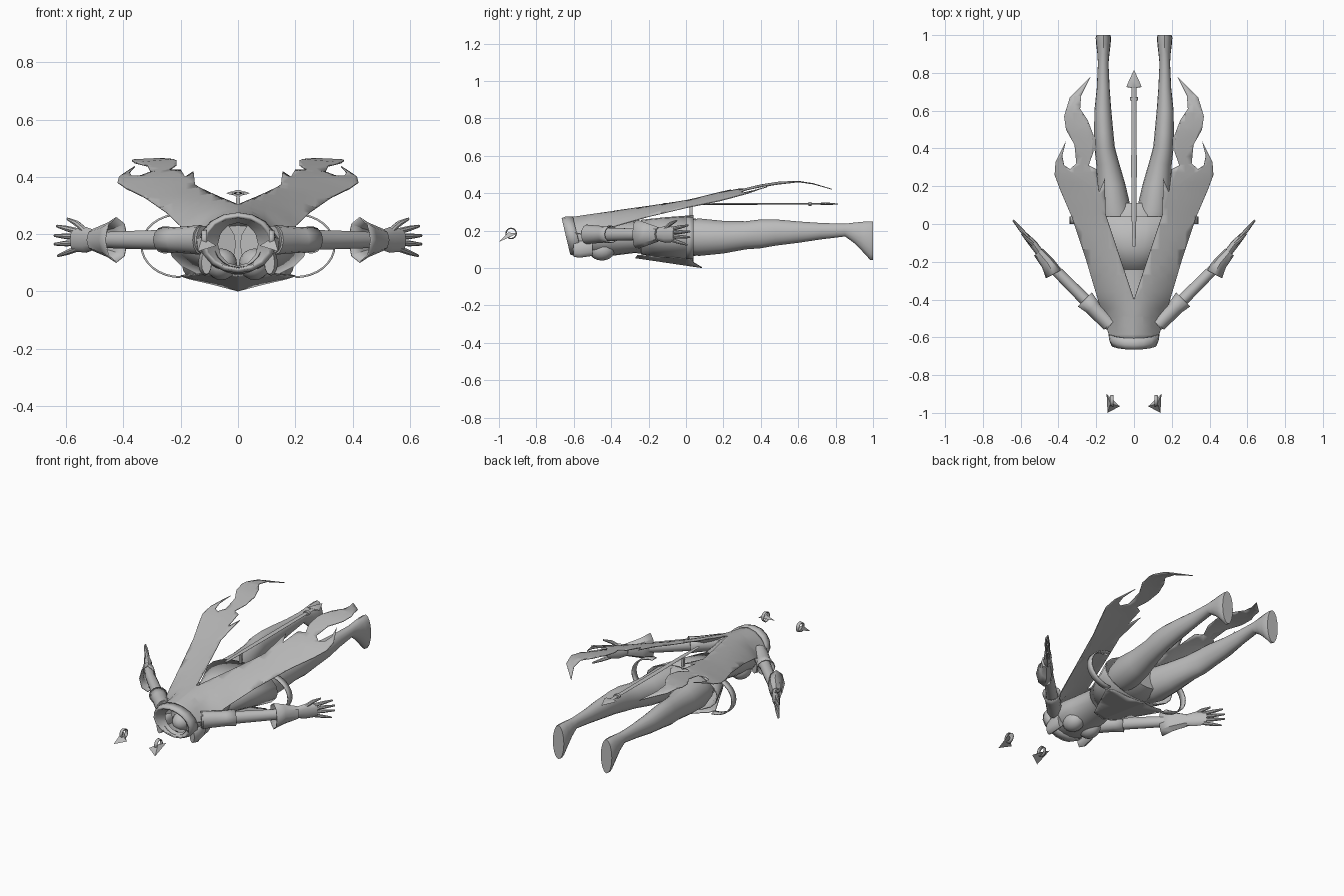
import bpy, bmesh, math
from mathutils import Vector

if "Cube" in bpy.data.objects:
    bpy.data.objects.remove(bpy.data.objects["Cube"])

grey = bpy.data.materials.new("plain grey")
grey.diffuse_color = (0.5, 0.5, 0.5, 1)
grey.use_nodes = True
grey.node_tree.nodes["Principled BSDF"].inputs["Base Color"].default_value = grey.diffuse_color


def finish(bm, name, thick=0):
    bmesh.ops.recalc_face_normals(bm, faces=bm.faces[:])
    me = bpy.data.meshes.new(name)
    bm.to_mesh(me)
    bm.free()
    me.materials.append(grey)
    ob = bpy.data.objects.new(name, me)
    bpy.context.collection.objects.link(ob)
    if thick:
        mod = ob.modifiers.new("thickness", 'SOLIDIFY')
        mod.thickness = thick
        mod.offset = 0
    return ob


def loft(name, pts, n=16, caps=(True, True), sides=(1,), shear=0, thick=0):
    """Elliptical rings (x, y, z, side radius, height radius) along a level path."""
    for s in sides:
        bm = bmesh.new()
        rings = []
        for i, (x, y, z, rx, rz) in enumerate(pts):
            a, b = pts[max(i - 1, 0)], pts[min(i + 1, len(pts) - 1)]
            d = Vector((b[0] - a[0], b[1] - a[1], 0)).normalized()
            ring = []
            for k in range(n):
                t = 2 * math.pi * k / n
                c, h = rx * math.cos(t), rz * math.sin(t)
                ring.append(bm.verts.new((s * (x + d.y * c), y - d.x * c + shear * h, z + h)))
            rings.append(ring)
        for r, q in zip(rings, rings[1:]):
            for k in range(n):
                bm.faces.new((r[k], r[(k + 1) % n], q[(k + 1) % n], q[k]))
        if caps[0]:
            bm.faces.new(rings[0])
        if caps[1]:
            bm.faces.new(rings[-1])
        finish(bm, name + ("" if len(sides) == 1 else "_left" if s > 0 else "_right"), thick)


def sheet(name, outline, height, step, thick):
    """Cloth half cut from a flat outline, draped by height(x, y), then mirrored."""
    bm = bmesh.new()
    bm.faces.new([bm.verts.new((x, y, 0)) for x, y in outline])
    bm.normal_update()
    bmesh.ops.triangulate(bm, faces=bm.faces[:], ngon_method='EAR_CLIP')
    for axis in (0, 1):
        for k in range(-30, 31):
            co, no = [0, 0, 0], [0, 0, 0]
            co[axis], no[axis] = k * step + 0.0013, 1
            bmesh.ops.bisect_plane(bm, geom=bm.verts[:] + bm.edges[:] + bm.faces[:],
                                   plane_co=co, plane_no=no, dist=1e-5)
    bmesh.ops.triangulate(bm, faces=bm.faces[:])
    for v in bm.verts:
        v.co.z = height(v.co.x, v.co.y)
    ob = finish(bm, name)
    ob.modifiers.new("other half", 'MIRROR').merge_threshold = 0.0005
    mod = ob.modifiers.new("thickness", 'SOLIDIFY')
    mod.thickness, mod.offset = thick, 0


def interp(table, y):
    for (a, p), (b, q) in zip(table, table[1:]):
        if y <= b:
            t = max(0, (y - a) / (b - a))
            return p + (q - p) * t
    return table[-1][1]


BOTH = (1, -1)

# torso, open at the neck
loft("torso", [(0, -.61, .17, .085, .085), (0, -.56, .165, .125, .095), (0, -.48, .16, .135, .1),
               (0, -.40, .16, .12, .095), (0, -.28, .165, .10, .085), (0, -.16, .165, .13, .09),
               (0, -.04, .165, .165, .1), (0, .05, .165, .17, .1), (0, .11, .16, .12, .07)],
     20, (False, True))

# slanted collar
loft("collar", [(0, -.64, .17, .115, .092), (0, -.615, .17, .125, .1),
                (0, -.58, .17, .13, .1)], 16, (False, False), shear=-.25, thick=.012)
loft("collar_lining", [(0, -.64, .17, .112, .09), (0, -.60, .165, .07, .075)],
     12, (False, False), shear=-.25)

# bust
for s in BOTH:
    bm = bmesh.new()
    bmesh.ops.create_uvsphere(bm, u_segments=16, v_segments=10, radius=.055)
    for v in bm.verts:
        v.co = Vector((v.co.x + s * .058, v.co.y * 1.25 - .45, v.co.z + .095))
    finish(bm, "bust_left" if s > 0 else "bust_right")

# lapel rolls beside the collar
loft("lapel", [(.11, -.60, .10, .018, .04), (.115, -.57, .10, .024, .045),
               (.11, -.50, .11, .02, .045)], 12, sides=BOTH)

# flared jacket skirt
loft("jacket_skirt", [(0, -.24, .165, .115, .09), (0, -.12, .163, .165, .105),
                      (0, .04, .16, .24, .12)], 20, (False, False), thick=.006)

# legs
loft("leg", [(.09, .0, .165, .085, .09), (.105, .07, .165, .09, .1), (.12, .2, .165, .075, .087),
             (.14, .32, .175, .06, .075), (.155, .40, .183, .054, .077),
             (.16, .48, .19, .051, .07), (.165, .60, .192, .045, .057),
             (.163, .72, .197, .034, .044), (.163, .85, .203, .028, .034),
             (.162, .90, .188, .032, .055), (.162, .95, .165, .038, .083),
             (.162, .985, .146, .041, .103), (.162, 1.0, .145, .037, .103)], 16, sides=BOTH)

# arms and sleeves
loft("arm", [(.12, -.53, .18, .04, .05), (.18, -.48, .18, .036, .042), (.25, -.41, .18, .032, .036),
             (.35, -.31, .18, .03, .033), (.43, -.23, .18, .028, .03), (.50, -.15, .18, .024, .026)],
     14, sides=BOTH)
loft("sleeve", [(.13, -.53, .18, .04, .05), (.18, -.48, .18, .04, .045),
                (.22, -.44, .18, .04, .042), (.26, -.40, .18, .05, .045)],
     12, (True, False), sides=BOTH, thick=.005)

# flared gauntlets
loft("gauntlet", [(.425, -.265, .18, .045, .078), (.455, -.21, .18, .035, .058),
                  (.505, -.15, .18, .028, .037)], 8, (False, True), sides=BOTH, thick=.005)

# palms, fingers and thumbs
loft("palm", [(.49, -.165, .18, .02, .03), (.53, -.11, .18, .022, .045),
              (.575, -.06, .18, .015, .04)], 12, sides=BOTH)
for i, (z0, z1, reach) in enumerate([(.15, .125, .85), (.17, .165, 1), (.19, .195, 1), (.21, .228, .9)]):
    x, y = .56 + .08 * reach, -.075 + .095 * reach
    loft("finger_%d" % (i + 1), [(.56, -.075, z0, .012, .011),
         ((.56 + x) / 2, (y - .075) / 2, (z0 + z1) / 2, .011, .01), (x, y, z1, .005, .005)],
         8, sides=BOTH)
loft("thumb", [(.52, -.12, .2, .013, .014), (.56, -.085, .235, .011, .012),
               (.595, -.05, .253, .005, .005)], 8, sides=BOTH)

# flame-edged split cape
zc = [(-.62, .27), (-.4, .302), (-.2, .335), (0, .37), (.2, .418), (.4, .455),
      (.5, .468), (.6, .47), (.68, .457), (.78, .425)]
drop = [(-.62, .09), (-.5, .12), (-.4, .085), (-.2, .06), (0, .048), (.2, .055), (.4, .035), (.6, .01)]
edge = [(-.62, .13), (-.5, .16), (-.2, .25), (.04, .33), (.25, .42), (.6, .38)]
cape = [(0, -.62), (.12, -.62), (.16, -.5), (.25, -.2), (.33, .04), (.39, .18), (.42, .26),
        (.415, .33), (.36, .44), (.38, .36), (.37, .31), (.34, .29), (.305, .32), (.315, .42),
        (.36, .5), (.37, .57), (.34, .67), (.23, .78), (.28, .68), (.285, .61), (.245, .55),
        (.215, .47), (.215, .38), (.24, .31), (.2, .29), (.185, .17), (.155, .24), (.15, .05), (0, -.4)]
sheet("cape", cape, lambda x, y: interp(zc, y) - interp(drop, y) * (x / interp(edge, y)) ** 2, .045, .004)

# pointed front flap
sheet("front_flap", [(0, -.27), (.07, -.26), (.14, -.12), (.2, 0), (.17, .03), (.09, .045), (0, .085)],
      lambda x, y: .055 - .0525 * (y + .27) / .355 + .2 * x, .06, .005)

# hip hoops
for s in BOTH:
    bm = bmesh.new()
    rows = []
    for k in range(17):
        t = math.radians(-90 + 180 * k / 16)
        x, z = s * (.2 + .137 * math.cos(t)), .16 + .11 * math.sin(t)
        rows.append((bm.verts.new((x, .0, z)), bm.verts.new((x, .04, z))))
    for a, b in zip(rows, rows[1:]):
        bm.faces.new((a[0], a[1], b[1], b[0]))
    finish(bm, "hip_hoop_left" if s > 0 else "hip_hoop_right", .007)

# tail with post, ring and arrow tip
loft("tail", [(0, -.12, .343, .008, .004), (0, .05, .343, .013, .005),
              (0, .3, .343, .015, .005), (0, .74, .343, .012, .004)], 10)
loft("tail_post", [(0, .02, .3, .008, .045), (0, .035, .3, .008, .045)], 8)
loft("tail_ring", [(0, .655, .343, .02, .012), (0, .672, .343, .02, .012)], 10)
loft("tail_arrow", [(0, .72, .343, .012, .005), (0, .725, .343, .041, .007),
                    (0, .76, .343, .026, .007), (0, .812, .343, .002, .002)], 8)

# separate ear pieces: triangular fin and open ring
for s in BOTH:
    bm = bmesh.new()
    a, b, c, d = [bm.verts.new((s * x, y, z)) for x, y, z in
                  [(.145, -.9, .185), (.075, -.965, .16), (.14, -1.0, .14), (.125, -.95, .19)]]
    for f in ((a, b, c), (a, b, d), (b, c, d), (a, c, d)):
        bm.faces.new(f)
    finish(bm, "ear_fin_left" if s > 0 else "ear_fin_right")
    bm = bmesh.new()
    bmesh.ops.create_cone(bm, cap_ends=False, segments=16, radius1=.029, radius2=.026, depth=.018)
    for v in bm.verts:
        v.co = Vector((s * (.118 + v.co.z), v.co.x - .935, v.co.y + .185))
    finish(bm, "ear_ring_left" if s > 0 else "ear_ring_right", .004)

# smooth shading with sharp edges kept
for ob in bpy.data.objects:
    ob.select_set(True)
    bpy.context.view_layer.objects.active = ob
bpy.ops.object.shade_smooth_by_angle(angle=math.radians(40))
